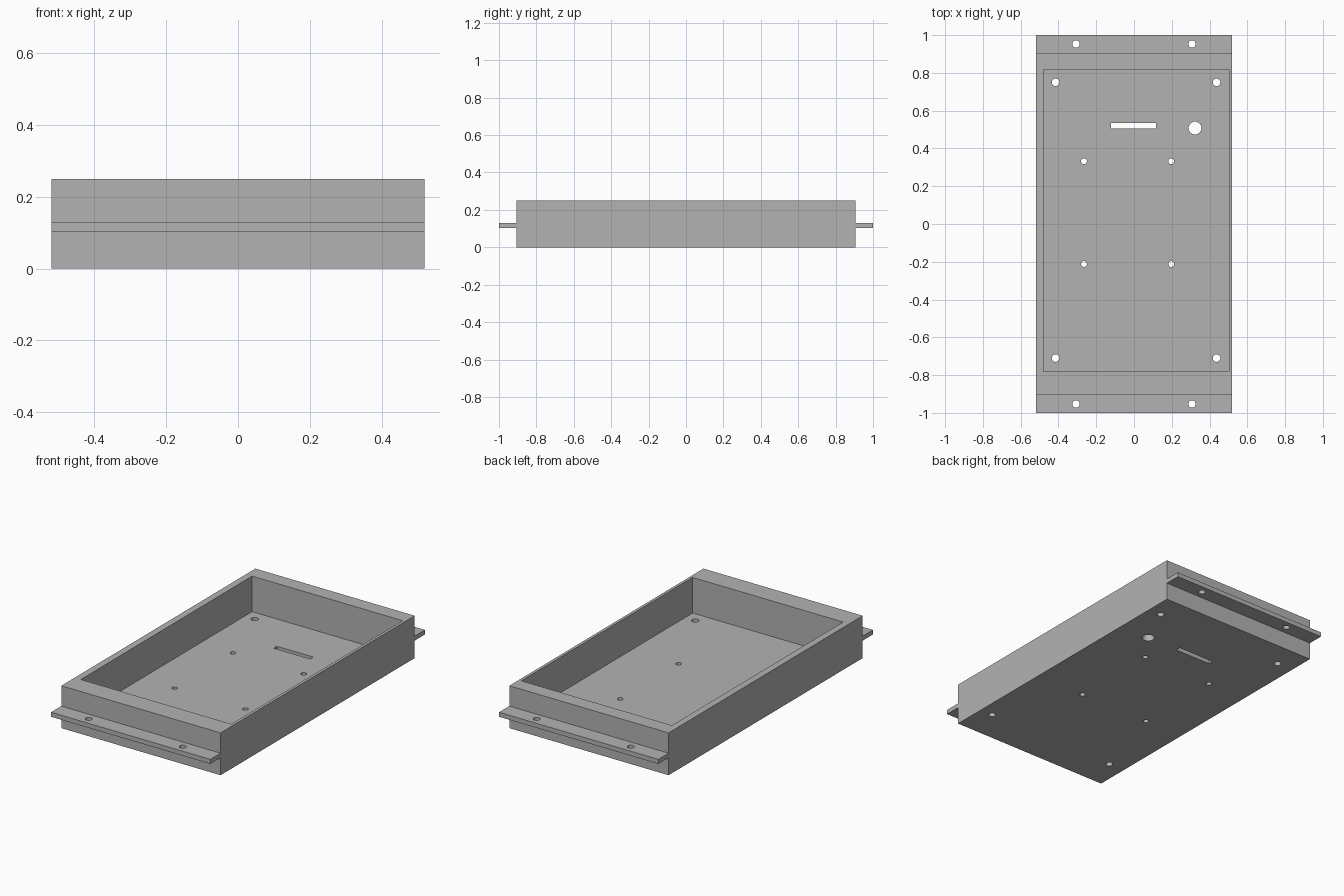
import bpy
import bmesh
from mathutils import Matrix, Vector

default = bpy.data.objects.get("Cube")
if default:
    bpy.data.objects.remove(default, do_unlink=True)

grey = bpy.data.materials.new("plain grey")
grey.use_nodes = True
colour = (0.45, 0.45, 0.45, 1)
grey.diffuse_color = colour
grey.node_tree.nodes["Principled BSDF"].inputs["Base Color"].default_value = colour

HALF_WIDTH, HALF_BODY, HALF_LENGTH = 0.52, 0.905, 1.0
HEIGHT, FLOOR = 0.25, 0.04
FLANGE_LOW, FLANGE_TOP = 0.103, 0.13


def add_box(bm, low, high):
    low, high = Vector(low), Vector(high)
    place = Matrix.Translation((low + high) / 2) @ Matrix.Diagonal((*(high - low), 1))
    bmesh.ops.create_cube(bm, size=1, matrix=place)


def add_drill(bm, x, y, radius):
    bmesh.ops.create_cone(bm, cap_ends=True, segments=32, radius1=radius, radius2=radius,
                          depth=1, matrix=Matrix.Translation((x, y, 0)))


def make_object(name, bm):
    mesh = bpy.data.meshes.new(name)
    bm.to_mesh(mesh)
    bm.free()
    mesh.materials.append(grey)
    obj = bpy.data.objects.new(name, mesh)
    bpy.context.collection.objects.link(obj)
    return obj


def cut(obj, bm):
    """Subtract the shapes in bm from obj, then smooth the round hole walls."""
    cutter = make_object("cutter", bm)
    cutter.hide_render = True
    mod = obj.modifiers.new("cut", 'BOOLEAN')
    mod.operation, mod.solver, mod.object = 'DIFFERENCE', 'EXACT', cutter
    bpy.ops.object.select_all(action='DESELECT')
    obj.select_set(True)
    bpy.context.view_layer.objects.active = obj
    bpy.ops.object.modifier_apply(modifier=mod.name)
    bpy.data.objects.remove(cutter, do_unlink=True)


# Tray body with its off-centre recess
bm = bmesh.new()
add_box(bm, (-HALF_WIDTH, -HALF_BODY, 0), (HALF_WIDTH, HALF_BODY, HEIGHT))
tray = make_object("tray", bm)
bm = bmesh.new()
add_box(bm, (-0.48, -0.78, FLOOR), (0.503, 0.817, HEIGHT + 0.1))
cut(tray, bm)

# Floor openings: corner screw holes, board standoff holes, cable hole and slot
bm = bmesh.new()
for xs, ys, radius in (((-0.415, 0.437), (-0.71, 0.75), 0.02),
                       ((-0.265, 0.197), (-0.212, 0.332), 0.0155)):
    for x in xs:
        for y in ys:
            add_drill(bm, x, y, radius)
add_drill(bm, 0.323, 0.508, 0.034)
add_box(bm, (-0.121, 0.505, -0.1), (0.117, 0.535, 0.1))
cut(tray, bm)

# Mounting flanges at both ends, two screw holes each
for name, side in (("front_flange", -1), ("back_flange", 1)):
    ends = sorted((side * HALF_BODY, side * HALF_LENGTH))
    bm = bmesh.new()
    add_box(bm, (-HALF_WIDTH, ends[0], FLANGE_LOW), (HALF_WIDTH, ends[1], FLANGE_TOP))
    flange = make_object(name, bm)
    bm = bmesh.new()
    for x in (-0.307, 0.307):
        add_drill(bm, x, side * 0.953, 0.019)
    cut(flange, bm)

for name in ("tray", "front_flange", "back_flange"):
    bpy.ops.object.select_all(action='DESELECT')
    obj = bpy.data.objects[name]
    obj.select_set(True)
    bpy.context.view_layer.objects.active = obj
    bpy.ops.object.shade_smooth_by_angle()
